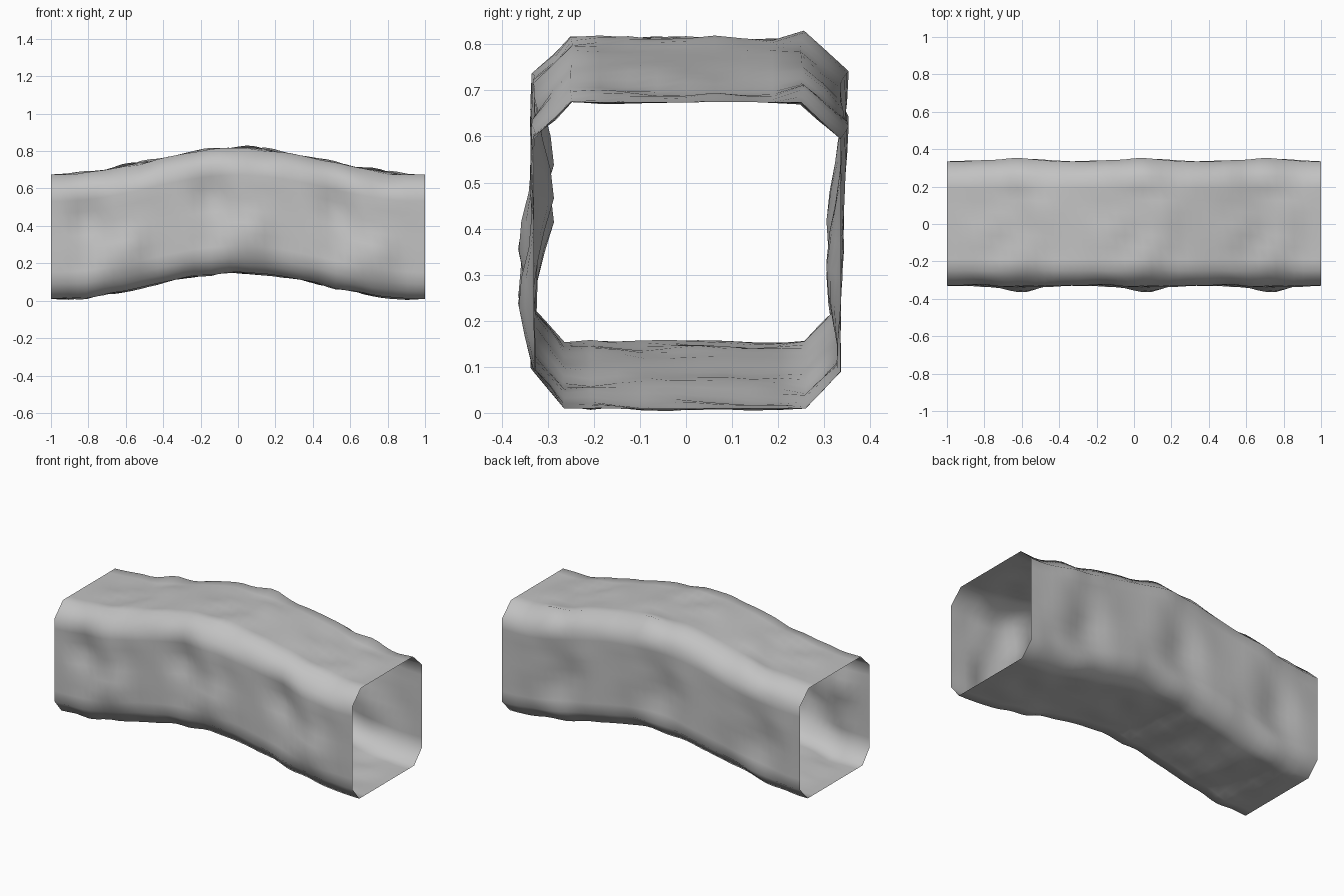
import bpy
import bmesh
import math
from mathutils import Vector, noise

cube = bpy.data.objects.get("Cube")
if cube:
    bpy.data.objects.remove(cube)

# Single grey rock colour
rock = bpy.data.materials.new("grey_rock")
rock.use_nodes = True
GREY = (0.54, 0.54, 0.54, 1)
rock.diffuse_color = GREY
bsdf = rock.node_tree.nodes["Principled BSDF"]
bsdf.inputs["Base Color"].default_value = GREY
bsdf.inputs["Roughness"].default_value = 0.9

MODULES = 3       # the bumps repeat along the tunnel
STEPS = 14        # rings per module
CORNERS = [(-0.265, 0.01), (0.26, 0.01), (0.335, 0.09), (0.335, 0.595),
           (0.25, 0.675), (-0.25, 0.675), (-0.33, 0.595), (-0.33, 0.09)]

# Bulges and dents: side, module fraction, height, depth
BUMPS = [(-1, 0.6, 0.22, 0.03), (-1, 0.28, 0.42, -0.035),
         (1, 0.57, 0.6, 0.025), (1, 0.35, 0.3, -0.035)]


def cross_section():
    """Chamfered rectangle with evenly subdivided sides."""
    points = []
    for i, (y, z) in enumerate(CORNERS):
        a, b = Vector((y, z)), Vector(CORNERS[(i + 1) % len(CORNERS)])
        cuts = max(2, round((b - a).length / 0.06))
        points += [a.lerp(b, k / cuts) for k in range(cuts)]
    return points


def relief(t, y, z):
    """Outward rock relief, fading to nothing where modules meet."""
    fade = min(1, 5 * t * (1 - t))
    height = 0.019 * noise.noise(Vector((t * 4, y * 7, z * 7)))
    for side, bt, bz, depth in BUMPS:
        if side * y > 0.2:
            height += depth * math.exp(-((t - bt) / 0.17) ** 2 - ((z - bz) / 0.11) ** 2)
    return height * fade


def arch(x):
    return 0.07 * (1 + math.cos(math.pi * min(1, abs(x) / 0.96)))


# Open tunnel shell
bm = bmesh.new()
section = cross_section()
middle = Vector((0, 0.34))
count = MODULES * STEPS
rings = []
for i in range(count + 1):
    x = -1 + 2 * i / count
    t = (i % STEPS) / STEPS
    ring = []
    for j, p in enumerate(section):
        along = section[(j + 1) % len(section)] - section[j - 1]
        out = Vector((along.y, -along.x)).normalized()
        q = p + out * relief(t, p.x, p.y)
        ring.append(bm.verts.new((x, q.x, q.y + arch(x))))
    rings.append(ring)

for a, b in zip(rings, rings[1:]):
    for j in range(len(section)):
        k = (j + 1) % len(section)
        bm.faces.new((a[j], b[j], b[k], a[k]))

# Make every face point away from the tunnel axis
bm.normal_update()
for f in bm.faces:
    c = f.calc_center_median()
    axis = Vector((c.x, 0, middle.y + arch(c.x)))
    if f.normal.dot(c - axis) < 0:
        f.normal_flip()
    f.smooth = True

mesh = bpy.data.meshes.new("tunnel_shell")
bm.to_mesh(mesh)
bm.free()
mesh.materials.append(rock)
tunnel = bpy.data.objects.new("tunnel_shell", mesh)
bpy.context.collection.objects.link(tunnel)
